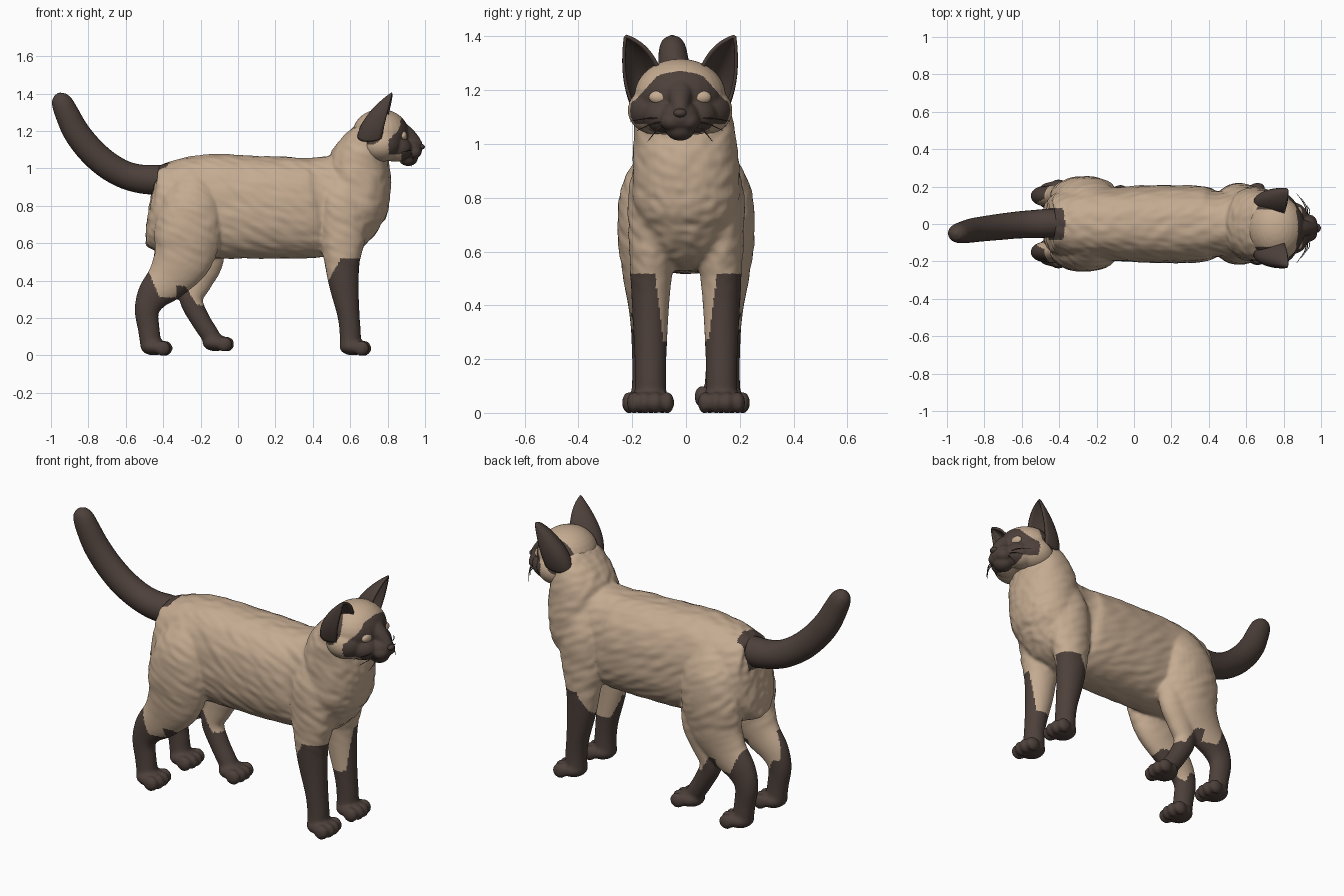
import bpy, bmesh, math
from mathutils import Vector, Matrix, noise
from mathutils.bvhtree import BVHTree

CY = -0.022  # sideways offset of the head


def material(name, rgb):
    m = bpy.data.materials.new(name)
    m.diffuse_color = (*rgb, 1)
    return m


CREAM = material("cream_fur", (0.56, 0.41, 0.285))
DARK = material("dark_brown_fur", (0.075, 0.052, 0.043))


def clamp(v):
    return max(0.0, min(1.0, v))


def tube(bm, pts, n=28, steps=5, e=2.0):
    """Closed smooth tube through (x, y, z, side radius, depth radius) points."""
    p = [Vector(q) for q in pts]
    p = [2 * p[0] - p[1]] + p + [2 * p[-1] - p[-2]]
    path = []
    for i in range(1, len(p) - 2):
        a, b, c, d = p[i - 1:i + 3]
        for s in range(steps):
            t = s / steps
            path.append(0.5 * (2 * b + (c - a) * t + (2 * a - 5 * b + 4 * c - d) * t * t
                               + (3 * b - a - 3 * c + d) * t ** 3))
    path.append(p[-2])
    rings = []
    for i, q in enumerate(path):
        tan = (path[min(i + 1, len(path) - 1)] - path[max(i - 1, 0)]).to_3d().normalized()
        side = Vector((0, 1, 0))
        side = (side - tan * tan.dot(side)).normalized()
        up = tan.cross(side)
        ring = []
        for k in range(n):
            c, s = math.cos(2 * math.pi * k / n), math.sin(2 * math.pi * k / n)
            c = math.copysign(abs(c) ** (2 / e), c)
            s = math.copysign(abs(s) ** (2 / e), s)
            ring.append(bm.verts.new(q.to_3d() + side * c * q[3] + up * s * q[4]))
        rings.append(ring)
    for r, s in zip(rings, rings[1:]):
        for k in range(n):
            bm.faces.new((r[k], r[(k + 1) % n], s[(k + 1) % n], s[k]))
    bm.faces.new(rings[0])
    bm.faces.new(rings[-1])


def ball(bm, c, r):
    bmesh.ops.create_uvsphere(bm, u_segments=28, v_segments=16, radius=1,
                              matrix=Matrix.Translation(c) @ Matrix.Diagonal((*r, 1)))


def finish(bm, name, mats, rule=None, voxel=0, smooth=0, thick=0, fur=0):
    """Make the object, fuse its pieces, add fur ripples, colour faces by a rule."""
    bmesh.ops.recalc_face_normals(bm, faces=bm.faces[:])
    me = bpy.data.meshes.new(name)
    bm.to_mesh(me)
    bm.free()
    ob = bpy.data.objects.new(name, me)
    bpy.context.collection.objects.link(ob)
    if voxel:
        m = ob.modifiers.new("fuse", 'REMESH')
        m.mode, m.voxel_size = 'VOXEL', voxel
        m = ob.modifiers.new("soften", 'SMOOTH')
        m.factor, m.iterations = 0.5, smooth
    if thick:
        m = ob.modifiers.new("thickness", 'SOLIDIFY')
        m.thickness, m.offset = thick, 0
    dg = bpy.context.evaluated_depsgraph_get()
    me = bpy.data.meshes.new_from_object(ob.evaluated_get(dg))
    ob.modifiers.clear()
    ob.data = me
    me.name = name
    me.materials.clear()
    for m in mats:
        me.materials.append(m)
    if fur:
        moves = []
        for v in me.vertices:
            x, y, z = v.co
            ripple = noise.noise(Vector(((x - 0.5 * z) * 8, y * 25, (z + 0.5 * x) * 25)))
            moves.append(v.co + v.normal * ripple * fur * clamp((z - 0.4) * 5))
        for v, co in zip(me.vertices, moves):
            v.co = co
    for f in me.polygons:
        f.use_smooth = True
        f.material_index = int(bool(rule(*f.center))) if rule else 0
    return ob


def paw(bm, x, y, z):
    ball(bm, (x, y, z + 0.045), (0.07, 0.075, 0.045))
    for k in (-1.5, -0.5, 0.5, 1.5):
        ball(bm, (x + 0.065 - 0.012 * abs(k), y + k * 0.041, z + 0.038), (0.042, 0.027, 0.041))


# Body: torso, neck, shoulders, legs and paws fused together
bm = bmesh.new()
tube(bm, [(-0.475, 0, 0.79, 0.05, 0.10), (-0.462, 0, 0.788, 0.11, 0.18), (-0.435, 0, 0.785, 0.155, 0.225),
          (-0.35, 0, 0.785, 0.18, 0.252),
          (-0.25, 0, 0.79, 0.195, 0.27), (-0.12, 0, 0.797, 0.195, 0.28), (0.05, 0, 0.793, 0.205, 0.275),
          (0.25, 0, 0.79, 0.208, 0.272), (0.38, 0, 0.788, 0.2, 0.268), (0.45, 0, 0.795, 0.175, 0.268),
          (0.55, 0, 0.80, 0.18, 0.27), (0.64, 0, 0.80, 0.18, 0.24), (0.70, 0, 0.80, 0.155, 0.19),
          (0.76, 0, 0.80, 0.10, 0.12)], n=40, e=2.35)
tube(bm, [(0.60, 0, 0.64, 0.14, 0.08), (0.62, 0, 0.75, 0.19, 0.165), (0.635, 0, 0.87, 0.2, 0.18),
          (0.65, -0.005, 1.02, 0.192, 0.168), (0.69, -0.015, 1.12, 0.177, 0.13),
          (0.745, CY, 1.20, 0.145, 0.095)], n=36, e=2.15)
for s in (-1, 1):
    tube(bm, [(0.565, s * 0.10, 0.95, 0.07, 0.08), (0.565, s * 0.115, 0.82, 0.10, 0.125),
              (0.56, s * 0.122, 0.65, 0.092, 0.125), (0.557, s * 0.13, 0.50, 0.077, 0.095),
              (0.566, s * 0.132, 0.38, 0.068, 0.080), (0.59, s * 0.132, 0.22, 0.06, 0.06),
              (0.60, s * 0.132, 0.12, 0.058, 0.057), (0.60, s * 0.132, 0.04, 0.062, 0.057)])
    paw(bm, 0.613, s * 0.132, 0)
    tube(bm, [(-0.25, s * 0.10, 0.96, 0.06, 0.08), (-0.25, s * 0.14, 0.83, 0.10, 0.15),
              (-0.265, s * 0.15, 0.68, 0.106, 0.18), (-0.295, s * 0.15, 0.53, 0.088, 0.162),
              (-0.37, s * 0.148, 0.41, 0.068, 0.12), (-0.45, s * 0.148, 0.325, 0.058, 0.09),
              (-0.487, s * 0.15, 0.24, 0.052, 0.066), (-0.477, s * 0.15, 0.14, 0.05, 0.058),
              (-0.463, s * 0.15, 0.04, 0.056, 0.057)])
    paw(bm, -0.45, s * 0.15, 0)
# Extra forward hind leg on the far side
tube(bm, [(-0.21, 0.13, 0.70, 0.08, 0.12), (-0.185, 0.135, 0.52, 0.07, 0.11), (-0.22, 0.135, 0.40, 0.058, 0.085),
          (-0.25, 0.13, 0.30, 0.052, 0.063), (-0.207, 0.125, 0.20, 0.05, 0.053),
          (-0.15, 0.12, 0.11, 0.05, 0.05), (-0.125, 0.12, 0.07, 0.05, 0.045)])
paw(bm, -0.12, 0.12, 0.022)


def body_dark(x, y, z):
    a = abs(y)
    if z > 0.86:
        return a < 0.085 and x < -0.375 - (1.02 - z) * 0.5
    if x > 0.3:
        return z < 0.27 + 0.25 * clamp((a - 0.085) / 0.03) - 0.13 * clamp((0.55 - x) / 0.07)
    if x < -0.33:
        return z < (0.31 + 0.14 * clamp((-0.42 - x) / 0.06)) - 0.16 * clamp((0.135 - a) / 0.03)
    return z < 0.27 + 0.1 * clamp((-0.22 - x) / 0.06)


finish(bm, "body", [CREAM, DARK], body_dark, 0.009, 7, fur=0.005)

# Head: skull, cheeks, muzzle, bridge and chin fused together
bm = bmesh.new()
ball(bm, (0.763, CY, 1.18), (0.153, 0.17, 0.137))
ball(bm, (0.905, CY, 1.10), (0.08, 0.075, 0.062))
ball(bm, (0.91, CY, 1.055), (0.052, 0.055, 0.043))
tube(bm, [(0.80, CY, 1.23, 0.07, 0.06), (0.88, CY, 1.195, 0.052, 0.047), (0.935, CY, 1.15, 0.036, 0.038),
          (0.972, CY, 1.118, 0.026, 0.022)])
for s in (-1, 1):
    ball(bm, (0.765, CY + s * 0.09, 1.125), (0.11, 0.105, 0.09))
    ball(bm, (0.84, CY + s * 0.06, 1.105), (0.09, 0.08, 0.07))
    ball(bm, (0.93, CY + s * 0.03, 1.085), (0.05, 0.044, 0.038))


def face_dark(x, y, z):
    d = abs(y - CY)
    ear_base = d > 0.1 and ((x - 0.705) / 0.075) ** 2 + ((z - 1.215) / 0.09) ** 2 < 1
    mask = x > 0.805 + 0.6 * max(0, z - 1.15) and (z > 1.075 or x > 0.875) and z < 1.287
    brow_patch = z > 1.16 and d > 0.16 - 0.9 * (z - 1.17)
    return ear_base or (mask and not brow_patch)


head = finish(bm, "head", [CREAM, DARK], face_dark, 0.005, 14)
surface = BVHTree.FromPolygons([v.co for v in head.data.vertices], [p.vertices for p in head.data.polygons])

# Nose
bm = bmesh.new()
ball(bm, (0.974, CY, 1.115), (0.025, 0.025, 0.017))
finish(bm, "nose", [DARK])

for side, s in (("left", 1), ("right", -1)):
    # Ear: a curved open cup drawn up to a rounded point
    inner, outer = Vector((0.80, 0.075, 1.27)), Vector((0.765, 0.18, 1.155))
    back, tip = Vector((0.645, 0.135, 1.175)), Vector((0.825, 0.203, 1.402))
    mid = (inner + outer) / 2
    bm = bmesh.new()
    rows = []
    for j in range(17):
        v = j / 16.3
        row = []
        for i in range(21):
            t = math.pi * i / 20
            b = (inner - outer) / 2 * math.cos(t) + (back - mid) * math.sin(t)
            q = mid.lerp(tip, v) + b * (1 - v ** 2.2)
            row.append(bm.verts.new((q.x, CY + s * q.y, q.z)))
        rows.append(row)
    for r, u in zip(rows, rows[1:]):
        for i in range(20):
            bm.faces.new((r[i], r[i + 1], u[i + 1], u[i]))
    bm.faces.new(rows[-1])
    finish(bm, side + "_ear", [DARK], thick=0.012)

    # Eye, set on the face surface
    y = CY + s * 0.076
    hit = surface.ray_cast(Vector((2, y, 1.174)), Vector((-1, 0, 0)))[0]
    bm = bmesh.new()
    ball(bm, (hit.x - 0.016, y, 1.174), (0.022, 0.04, 0.026))
    finish(bm, side + "_eye", [CREAM])

    # Whiskers
    bm = bmesh.new()
    for k, (ex, ey, ez) in enumerate([(0.87, 0.185, 1.085), (0.895, 0.16, 1.05), (0.925, 0.12, 1.01)]):
        start = Vector((0.925, CY + s * 0.06, 1.095 - 0.01 * k))
        end = Vector((ex, CY + s * ey, ez))
        m = (start + end) / 2 + Vector((0.015, 0, 0.005))
        tube(bm, [(*start, 0.003, 0.003), (*m, 0.0025, 0.0025), (*end, 0.001, 0.001)], n=6)
    finish(bm, side + "_whiskers", [DARK])

# Tail
bm = bmesh.new()
tube(bm, [(-0.365, 0.005, 0.935, 0.07, 0.08), (-0.44, 0.005, 0.938, 0.077, 0.08), (-0.53, 0, 0.945, 0.075, 0.076),
          (-0.62, -0.005, 0.972, 0.072, 0.074), (-0.715, -0.015, 1.03, 0.07, 0.074),
          (-0.80, -0.025, 1.11, 0.067, 0.073), (-0.868, -0.035, 1.20, 0.064, 0.07),
          (-0.913, -0.045, 1.29, 0.058, 0.064), (-0.942, -0.05, 1.355, 0.05, 0.055),
          (-0.953, -0.052, 1.388, 0.034, 0.036), (-0.957, -0.053, 1.403, 0.008, 0.008)])
finish(bm, "tail", [DARK])
